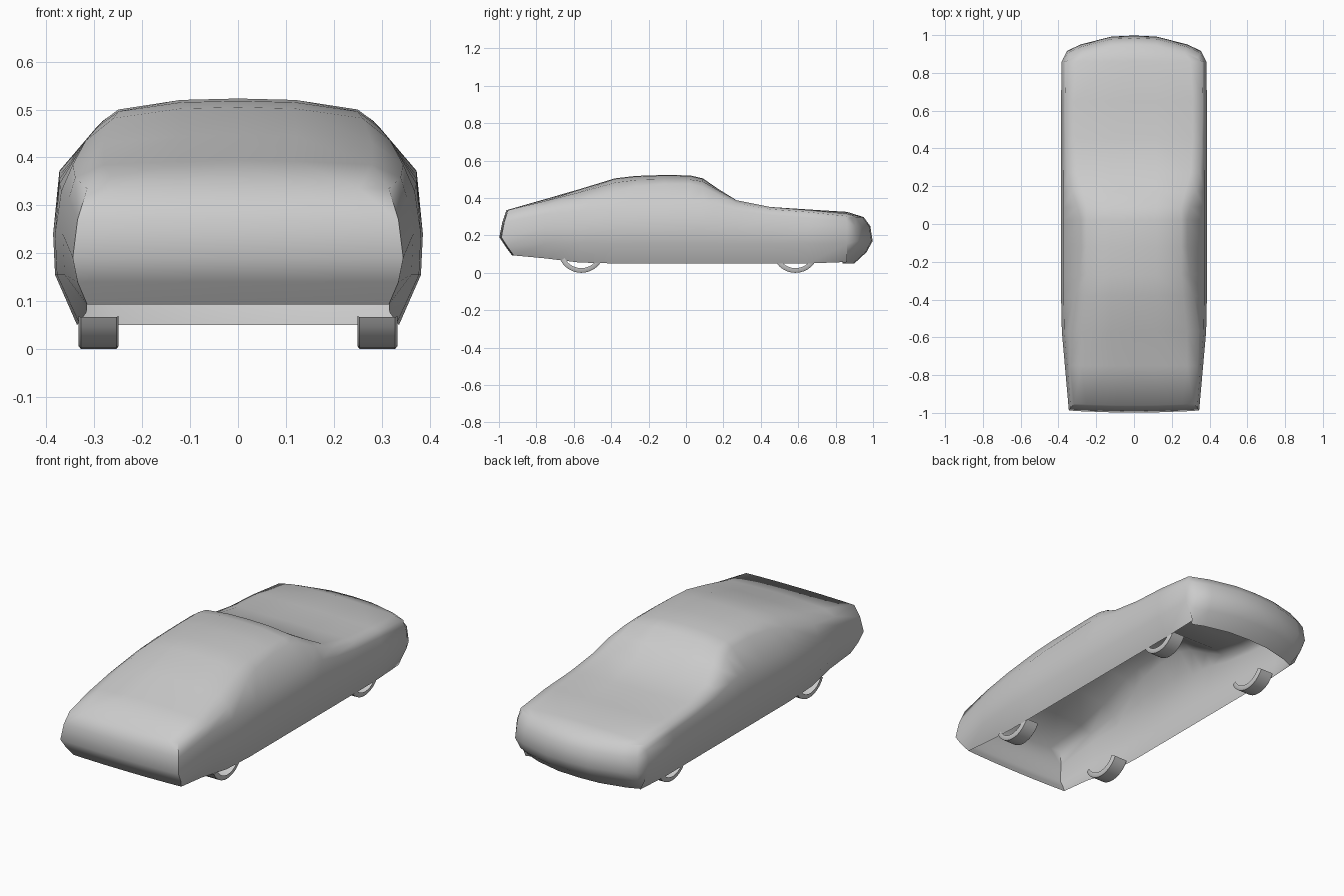
import bpy, bmesh, math

if "Cube" in bpy.data.objects:
    bpy.data.objects.remove(bpy.data.objects["Cube"])

def finish(bm, name, angle=40):
    bmesh.ops.remove_doubles(bm, verts=bm.verts, dist=0.0005)
    bmesh.ops.recalc_face_normals(bm, faces=bm.faces)
    me = bpy.data.meshes.new(name)
    bm.to_mesh(me)
    bm.free()
    ob = bpy.data.objects.new(name, me)
    bpy.context.collection.objects.link(ob)
    bpy.ops.object.select_all(action='DESELECT')
    ob.select_set(True)
    bpy.context.view_layer.objects.active = ob
    bpy.ops.object.shade_smooth_by_angle(angle=math.radians(angle))
    return ob

def grid_faces(bm, rows):
    vr = [[bm.verts.new(p) for p in r] for r in rows]
    for a, b in zip(vr, vr[1:]):
        for i in range(len(a) - 1):
            bm.faces.new((a[i], a[i + 1], b[i + 1], b[i]))

# half sections along the length:
# y, sill z, half width, belt z, shoulder x, shoulder z, roof edge x, roof edge z, centre z
stations = [
    (-0.75, .077, .366, .315, .340, .358, .28, .385, .395),
    (-0.57, .055, .382, .330, .345, .385, .28, .430, .447),
    (-0.38, .050, .386, .345, .318, .435, .26, .482, .505),
    (-0.27, .050, .386, .355, .295, .462, .25, .496, .518),
    (-0.12, .050, .386, .362, .283, .475, .25, .500, .523),
    (0.02, .050, .386, .370, .283, .476, .25, .499, .521),
    (0.09, .050, .386, .372, .298, .460, .25, .488, .505),
    (0.17, .050, .386, .362, .330, .420, .27, .443, .450),
    (0.27, .050, .386, .335, .350, .372, .30, .388, .388),
    (0.45, .050, .386, .310, .360, .340, .31, .352, .352),
    (0.65, .050, .386, .295, .365, .325, .31, .336, .339),
    (0.86, .058, .383, .275, .362, .303, .30, .316, .326),
]

def section(y, zs, w, zb, xs, zsh, xe, ze, zc):
    return [(w - .05, y, zs), (w - .004, y, .155), (w, y, .24), (w - .013, y, zb),
            (xs, y, zsh), (xe, y, ze), (.12, y, zc - .003), (0, y, zc)]

# end panels: rows of (corner x, y, z) from lower edge up to the top edge
nose = [(.315, -.93, .093), (.335, -.965, .14), (.345, -.998, .19),
        (.335, -.982, .27), (.315, -.96, .335)]
tail = [(.32, .90, .050), (.345, .965, .110), (.355, .998, .170),
        (.350, .985, .250), (.335, .95, .298)]

def end_panel(rows, bulge):
    out = []
    for x, y, z in rows:
        out.append([(px, y - bulge * (px / .36) ** 2.4, z)
                    for px in (x, x * .8, .12, 0)])
    return out

bm = bmesh.new()
front = end_panel(nose, -.012)
rear = end_panel(tail, .085)
edge = lambda p: [r[0] for r in p] + p[-1][1:]
grid_faces(bm, [edge(front)] + [section(*s) for s in stations] + [edge(rear)])
grid_faces(bm, front)
grid_faces(bm, rear)
bmesh.ops.mirror(bm, geom=bm.verts[:] + bm.edges[:] + bm.faces[:],
                 axis='X', merge_dist=0.0005)
finish(bm, "car_body", 60)

# wheels: only the lower tread shows beneath the body
R = .125
profile = [(.333, .100), (.333, .119), (.328, R), (.254, R), (.249, .119), (.249, .100)]
for end, cy in (("front", -.56), ("rear", .585)):
    for side, s in (("left", -1), ("right", 1)):
        bm = bmesh.new()
        rows = []
        for i in range(13):
            a = math.radians(-62 + 124 * i / 12)
            rows.append([(s * x, cy + r * math.sin(a), R - r * math.cos(a))
                         for x, r in profile])
        grid_faces(bm, rows)
        finish(bm, f"{end}_{side}_wheel")
